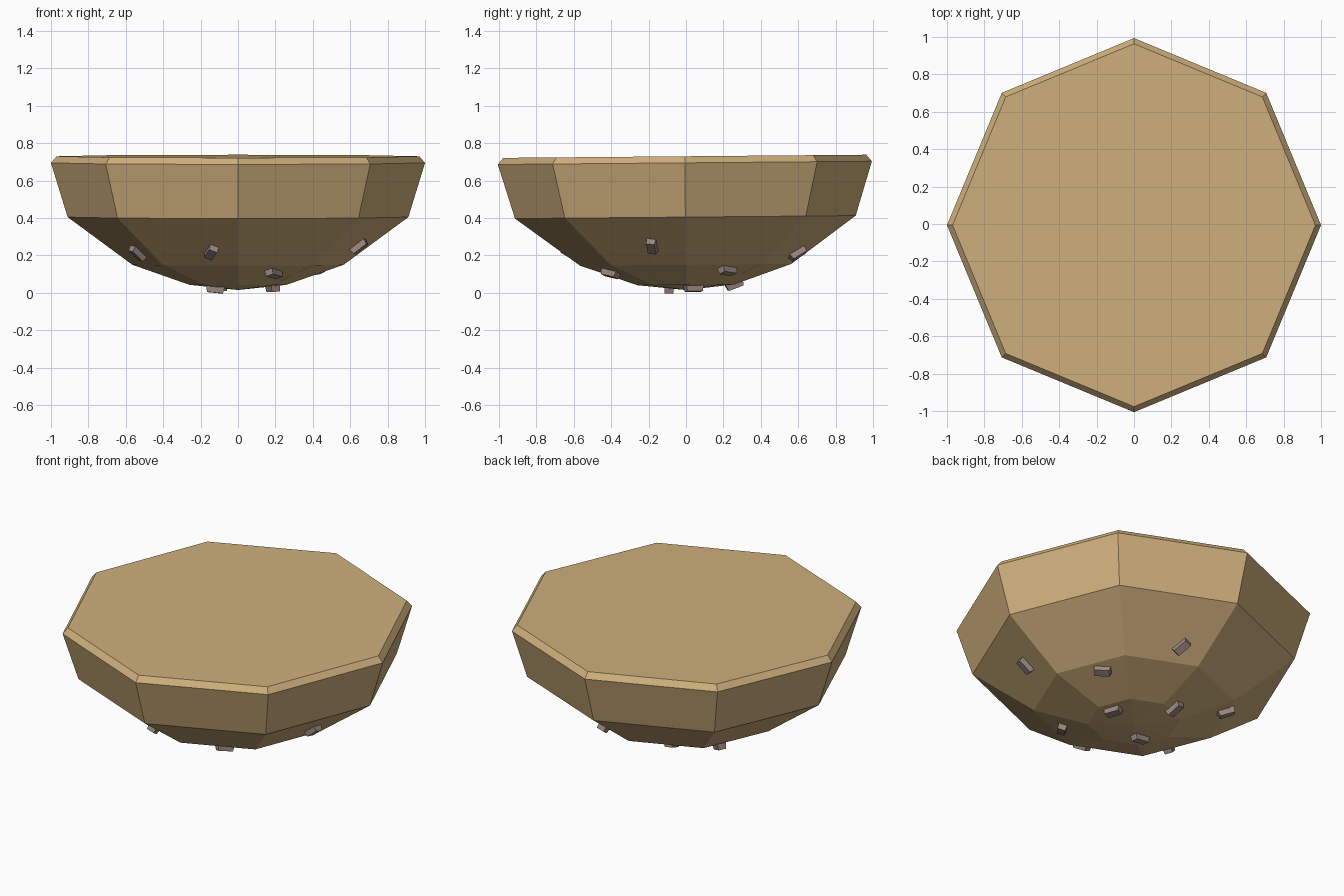
import bpy, bmesh, math
from mathutils import Vector, Matrix
from mathutils.bvhtree import BVHTree

if "Cube" in bpy.data.objects:
    bpy.data.objects.remove(bpy.data.objects["Cube"])


def material(name, rgb):
    m = bpy.data.materials.new(name)
    m.diffuse_color = (*rgb, 1)
    m.use_nodes = True
    m.node_tree.nodes["Principled BSDF"].inputs["Base Color"].default_value = m.diffuse_color
    return m


def finish(bm, name, mat):
    bmesh.ops.recalc_face_normals(bm, faces=bm.faces)
    me = bpy.data.meshes.new(name)
    bm.to_mesh(me)
    me.materials.append(mat)
    ob = bpy.data.objects.new(name, me)
    bpy.context.collection.objects.link(ob)
    return ob


SAND = material("sand", (0.62, 0.43, 0.20))
STONE = material("stone", (0.33, 0.25, 0.22))

# Eight-sided bowl-shaped body: rings of (radius, height) from rim to tip
RINGS = [(0.97, 0.73), (1.0, 0.695), (0.911, 0.405), (0.565, 0.15), (0.26, 0.043)]
bm = bmesh.new()
loops = [[bm.verts.new((r * math.cos(i * math.pi / 4), r * math.sin(i * math.pi / 4), z))
          for i in range(8)] for r, z in RINGS]
bm.faces.new(loops[0])
for a, b in zip(loops, loops[1:]):
    for i in range(8):
        j = (i + 1) % 8
        bm.faces.new((a[i], b[i], b[j], a[j]))
tip = bm.verts.new((0, 0, 0.015))
for i in range(8):
    bm.faces.new((loops[-1][i], tip, loops[-1][(i + 1) % 8]))
# The whole body leans very slightly up towards the back
bm.transform(Matrix.Rotation(math.radians(0.5), 4, 'X'))
bm.normal_update()
surface = BVHTree.FromBMesh(bm)
finish(bm, "ground_body", SAND)
bm.free()

# Stones stuck on the underside: x, y, turn from the outward direction (degrees)
STONES = [(-0.53, -0.33, 0), (-0.14, -0.62, 25), (0.19, -0.40, 120), (0.64, -0.18, 3),
          (0.415, 0.22, 105), (0.147, 0.59, 26), (0.185, 0.04, 98),
          (-0.083, 0.255, -10), (-0.43, 0.29, 0), (-0.12, -0.09, -37)]
for n, (x, y, turn) in enumerate(STONES):
    hit, normal, _, _ = surface.ray_cast(Vector((x, y, -1)), Vector((0, 0, 1)))
    if normal.z > 0:
        normal = -normal
    # local x runs outward up the slope, z points away from the surface
    out = Vector((x, y, 0))
    out = (out - normal * out.dot(normal)).normalized()
    side = normal.cross(out)
    if side.dot(Vector((-y, x, 0))) < 0:
        side = -side
    t = math.radians(turn)
    lx = out * math.cos(t) + side * math.sin(t)
    ly = normal.cross(lx)
    frame = Matrix((lx, ly, normal)).transposed().to_4x4()
    frame.translation = hit + normal * 0.013
    bm = bmesh.new()
    bmesh.ops.create_cube(bm, size=1)
    for v in bm.verts:
        k = 0.86 if v.co.z > 0 else 1.0
        v.co = Vector((v.co.x * 0.10 * k, v.co.y * 0.052 * k, v.co.z * 0.036))
    bm.transform(frame)
    finish(bm, f"stone_{n + 1}", STONE)
    bm.free()
